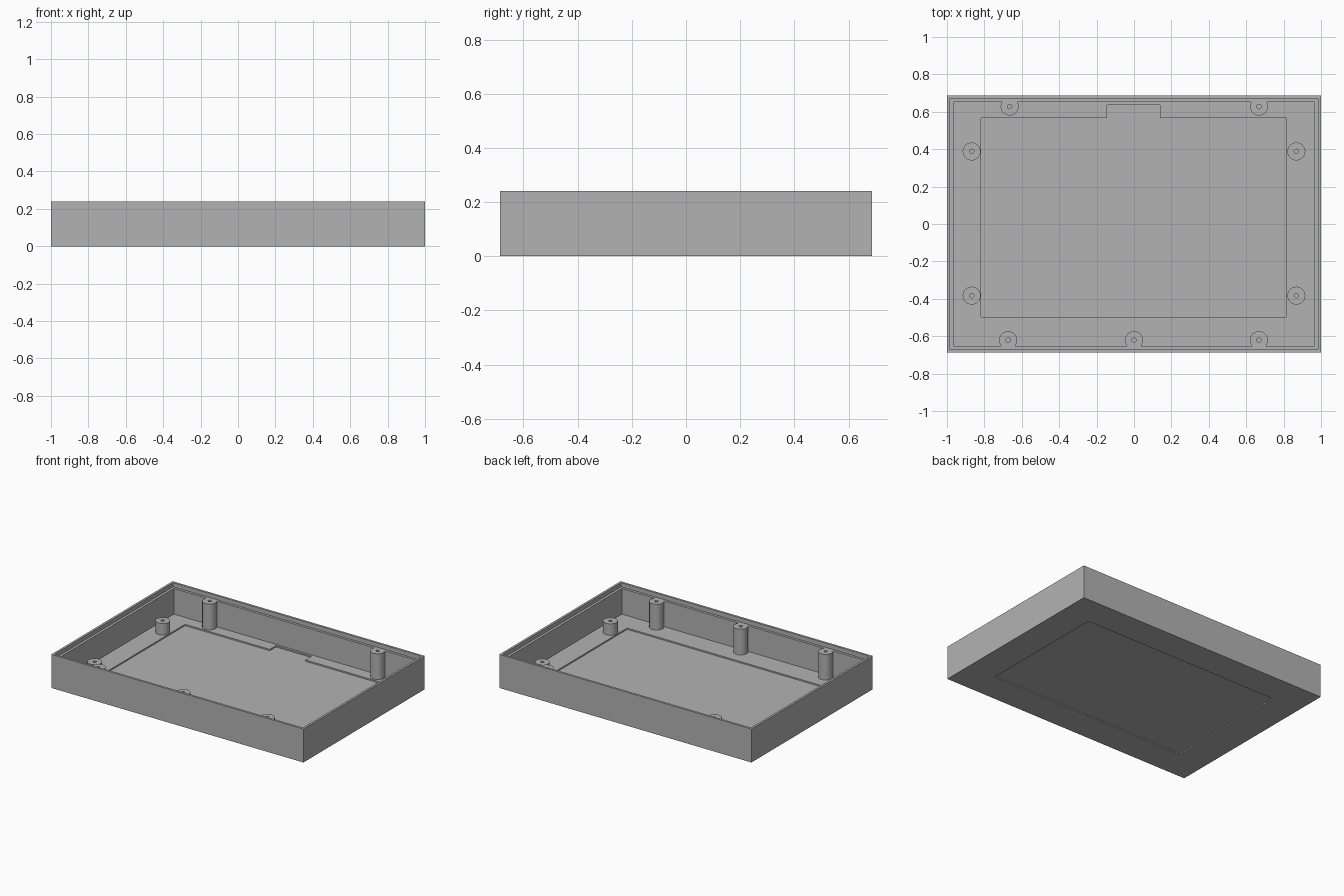
import bpy, bmesh, math

if "Cube" in bpy.data.objects:
    bpy.data.objects.remove(bpy.data.objects["Cube"])

HX, HY, H = 1.0, 0.687, 0.24       # outer half sizes and height
LEDGE, FLOOR, PANEL = 0.21, 0.026, 0.016

grey = bpy.data.materials.new("plain grey")
grey.diffuse_color = (0.45, 0.45, 0.45, 1)
grey.use_nodes = True
grey.node_tree.nodes["Principled BSDF"].inputs["Base Color"].default_value = grey.diffuse_color


def make_object(name, bm):
    bmesh.ops.recalc_face_normals(bm, faces=bm.faces[:])
    mesh = bpy.data.meshes.new(name)
    bm.to_mesh(mesh)
    bm.free()
    mesh.materials.append(grey)
    ob = bpy.data.objects.new(name, mesh)
    bpy.context.collection.objects.link(ob)
    return ob


def skin(bm, rings):
    """Join equal closed rings of points and cap both ends."""
    loops = [[bm.verts.new(p) for p in ring] for ring in rings]
    for a, b in zip(loops, loops[1:]):
        for i in range(len(a)):
            j = (i + 1) % len(a)
            bm.faces.new((a[i], a[j], b[j], b[i]))
    bm.faces.new(loops[0])
    bm.faces.new(loops[-1])


def rect(hx, hy, z):
    return [(-hx, -hy, z), (hx, -hy, z), (hx, hy, z), (-hx, hy, z)]


# Tray: underside recess, outer walls, stepped rim, inner walls and floor
bm = bmesh.new()
skin(bm, [rect(0.78, 0.47, 0.008), rect(0.78, 0.47, 0),
          rect(HX, HY, 0), rect(HX, HY, H),
          rect(HX - 0.016, HY - 0.016, H), rect(HX - 0.016, HY - 0.016, LEDGE),
          rect(HX - 0.034, HY - 0.034, LEDGE), rect(HX - 0.034, HY - 0.034, FLOOR)])
tray = make_object("tray", bm)

# Notched recess in the floor
outline = [(-0.817, -0.498), (0.815, -0.498), (0.815, 0.567), (0.138, 0.567),
           (0.138, 0.637), (-0.145, 0.637), (-0.145, 0.567), (-0.817, 0.567)]
bm = bmesh.new()
skin(bm, [[(x, y, z) for x, y in outline] for z in (PANEL, 0.1)])
cutter = make_object("floor_recess_cutter", bm)
cutter.hide_render = True
cutter.hide_set(True)
cut = tray.modifiers.new("floor recess", 'BOOLEAN')
cut.operation = 'DIFFERENCE'
cut.solver = 'EXACT'
cut.object = cutter


# Screw posts with a blind hole
def post(name, x, y, top, sides=32):
    def circle(r, z):
        return [(x + r * math.cos(2 * math.pi * i / sides),
                 y + r * math.sin(2 * math.pi * i / sides), z) for i in range(sides)]
    bm = bmesh.new()
    skin(bm, [circle(0.048, FLOOR - 0.003), circle(0.048, top),
              circle(0.012, top), circle(0.012, FLOOR + 0.02)])
    ob = make_object(name, bm)
    bpy.context.view_layer.objects.active = ob
    ob.select_set(True)
    bpy.ops.object.shade_smooth_by_angle(angle=math.radians(30))
    ob.select_set(False)


# Tall posts against the front and back walls
for x, y in [(-0.665, 0.628), (0.668, 0.628), (-0.673, -0.621), (0, -0.621), (0.668, -0.621)]:
    post("tall_post", x, y, LEDGE + 0.0005)

# Short posts beside the floor recess
for x in (-0.868, 0.868):
    for y in (-0.383, 0.388):
        post("short_post", x, y, 0.108)
